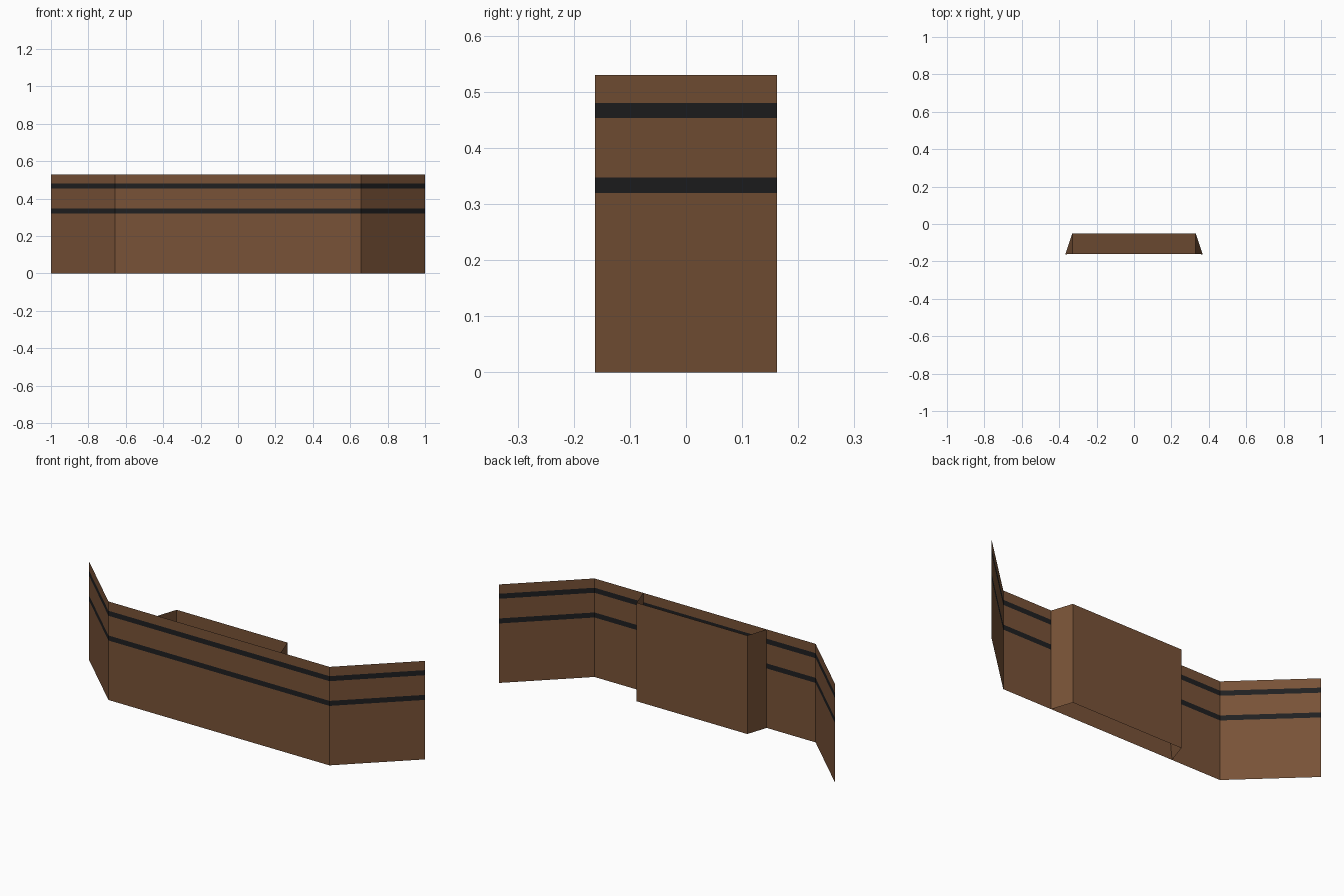
import bpy

if "Cube" in bpy.data.objects:
    bpy.data.objects.remove(bpy.data.objects["Cube"])


def material(name, rgb):
    m = bpy.data.materials.new(name)
    m.diffuse_color = (*rgb, 1)
    m.use_nodes = True
    m.node_tree.nodes["Principled BSDF"].inputs["Base Color"].default_value = m.diffuse_color
    return m


wood = material("brown_wood", (0.19, 0.086, 0.039))
black = material("black_trim", (0.014, 0.014, 0.015))


def add_mesh(name, verts, faces):
    me = bpy.data.meshes.new(name)
    me.from_pydata(verts, [], faces)
    me.materials.append(wood)
    me.materials.append(black)
    ob = bpy.data.objects.new(name, me)
    bpy.context.collection.objects.link(ob)
    return ob


def sheet(name, path, levels):
    """Thin upright panels following a plan path, split at the given heights."""
    n = len(path)
    verts = [(x, y, z) for z in levels for x, y in path]
    faces = [(r * n + i, r * n + i + 1, (r + 1) * n + i + 1, (r + 1) * n + i)
             for r in range(len(levels) - 1) for i in range(n - 1)]
    return add_mesh(name, verts, faces)


H, F = 0.53, -0.162

# counter front with swept-back wings and two dark bands
wall = sheet("counter_wall", [(-1, -F), (-0.658, F), (0.658, F), (1, -F)],
             [0, 0.32, 0.347, 0.453, 0.48, H])
for p in wall.data.polygons:
    p.material_index = int(0.32 < p.center.z < 0.347 or 0.453 < p.center.z < 0.48)

# rear cabinet: back panel and flared sides, open at the top
B = -0.05
sheet("rear_cabinet", [(0.367, F), (0.33, B), (-0.33, B), (-0.367, F)], [0, H])

# sloping inner floor, rising from the cabinet's lower edges to the wall
add_mesh("cabinet_floor",
         [(0.367, F, 0), (0.33, B, 0), (-0.33, B, 0), (-0.367, F, 0),
          (0.33, F + 0.001, 0.35), (-0.33, F + 0.001, 0.35)],
         [(0, 1, 4), (1, 2, 5, 4), (2, 3, 5)])
